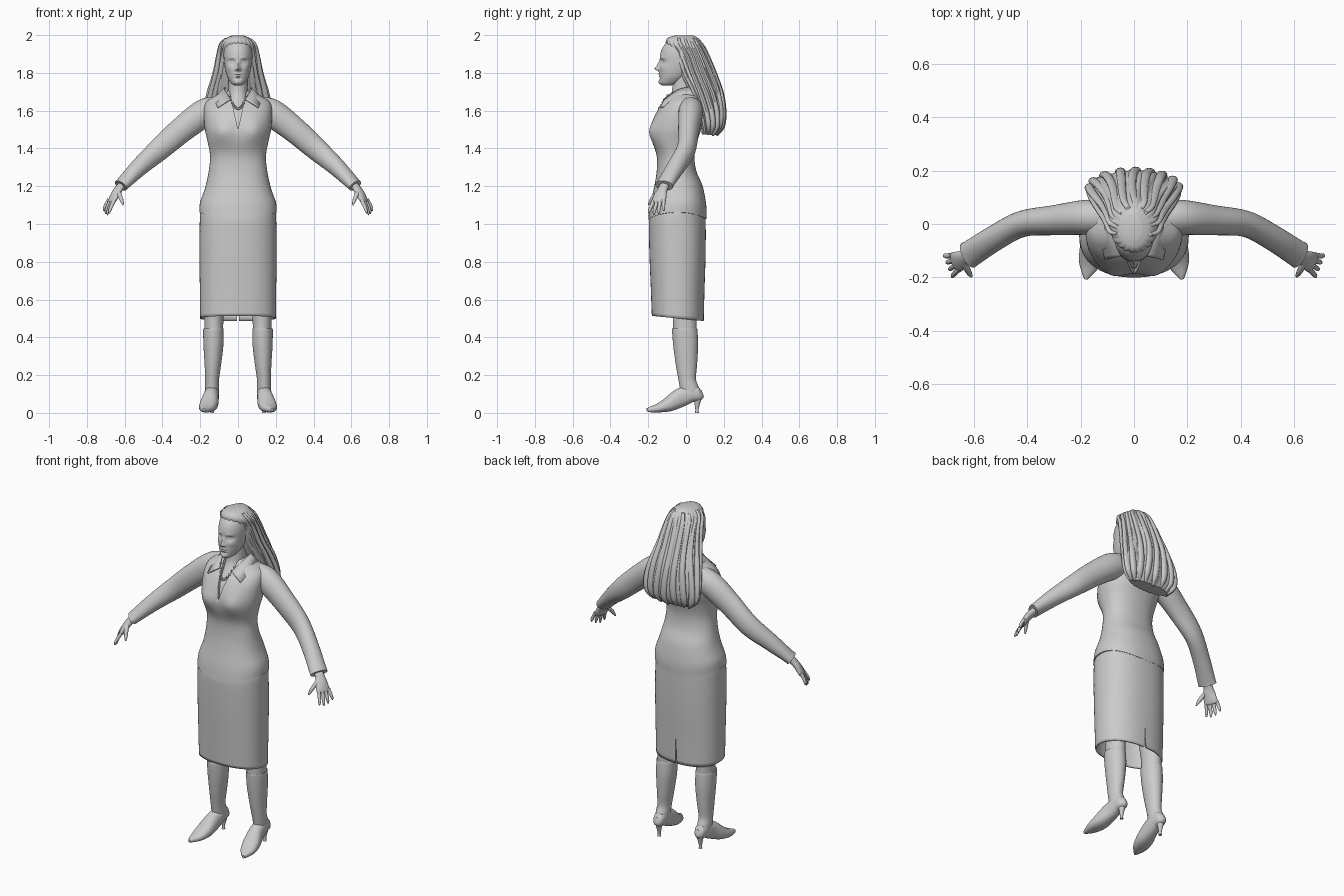
import bpy, bmesh, math
from mathutils import Vector

if "Cube" in bpy.data.objects:
    bpy.data.objects.remove(bpy.data.objects["Cube"])

grey = bpy.data.materials.new("plain grey")
grey.use_nodes = True
grey.diffuse_color = (0.6, 0.6, 0.6, 1)
grey.node_tree.nodes["Principled BSDF"].inputs["Base Color"].default_value = (0.6, 0.6, 0.6, 1)


def make(name, verts, faces):
    mesh = bpy.data.meshes.new(name)
    mesh.from_pydata(verts, [], faces)
    bm = bmesh.new()
    bm.from_mesh(mesh)
    bmesh.ops.recalc_face_normals(bm, faces=bm.faces)
    bm.to_mesh(mesh)
    bm.free()
    mesh.materials.append(grey)
    ob = bpy.data.objects.new(name, mesh)
    bpy.context.collection.objects.link(ob)
    return ob


def resample(rows, steps):
    """Smooth curve through rows of numbers."""
    out = []
    for i in range(len(rows) - 1):
        a, b, c, d = (rows[max(0, min(len(rows) - 1, i + k))] for k in (-1, 0, 1, 2))
        for s in range(steps):
            t = s / steps
            out.append([q + t / 2 * (r - p + t * (2*p - 5*q + 4*r - w + t * (3*(q - r) + w - p)))
                        for p, q, r, w in zip(a, b, c, d)])
    return out + [list(rows[-1])]


def loft(name, rows, upright=True, n=32, steps=5, power=2, caps=True, flute=None):
    """Skin over rows of (x, y, z, radius, radius); upright rings stay level."""
    rows = resample(rows, steps)
    verts, faces = [], []
    for i, (x, y, z, ra, rb) in enumerate(rows):
        u, v = Vector((1, 0, 0)), Vector((0, 1, 0))
        if not upright:
            t = Vector(rows[min(i + 1, len(rows) - 1)][:3]) - Vector(rows[max(i - 1, 0)][:3])
            u = t.cross(Vector((0, 0, 1))).normalized()
            v = u.cross(t).normalized()
        for j in range(n):
            a = math.tau * j / n
            c, s = math.cos(a), math.sin(a)
            k = flute(a, i / len(rows)) if flute else 1
            c, s = (math.copysign(abs(w) ** (2 / power), w) * k for w in (c, s))
            verts.append(Vector((x, y, z)) + u * ra * c + v * rb * s)
    for i in range(len(rows) - 1):
        for j in range(n):
            k = (j + 1) % n
            faces.append((i*n + j, i*n + k, (i+1)*n + k, (i+1)*n + j))
    if caps:
        faces += [tuple(range(n)), tuple(range(len(verts) - n, len(verts)))]
    return make(name, verts, faces)


def span(z, rx, front, back):
    return (0, (front + back) / 2, z, rx, (back - front) / 2)


def bump(ob, x, z, push, sx, sz):
    """Push the front surface along y around a point."""
    for v in ob.data.vertices:
        if v.co.y < -0.04:
            v.co.y += push * math.exp(-((v.co.x - x) / sx) ** 2 - ((v.co.z - z) / sz) ** 2)


def solidify(ob, depth):
    mod = ob.modifiers.new("thickness", "SOLIDIFY")
    mod.thickness = depth
    mod.offset = 0


def cut(ob, cutter):
    cutter.hide_render = True
    cutter.hide_viewport = True
    cutter.display_type = 'WIRE'
    mod = ob.modifiers.new("cut", "BOOLEAN")
    mod.operation, mod.object = "DIFFERENCE", cutter


def wedge(name, a, b, c, y0, y1):
    pts = [(x, y, z) for y in (y0, y1) for x, z in (a, b, c)]
    return make(name, pts, [(0, 1, 2), (3, 4, 5), (0, 1, 4, 3), (1, 2, 5, 4), (2, 0, 3, 5)])


# Jacket with a curved hem and an open neckline
jacket = loft("jacket", [
    span(1.025, .205, -.2, .108), span(1.1, .2, -.19, .107), span(1.2, .172, -.168, .088),
    span(1.28, .155, -.155, .055), span(1.36, .148, -.155, .045), span(1.44, .162, -.178, .06),
    span(1.5, .175, -.182, .08), span(1.56, .18, -.17, .092), span(1.61, .18, -.145, .095),
    span(1.65, .165, -.11, .09), span(1.685, .11, -.085, .075), span(1.705, .07, -.07, .06)],
    n=64, power=2.25)
for v in jacket.data.vertices:
    v.co.z += .035 * (v.co.x / .2) ** 2 * max(0, 1 - (v.co.z - 1.025) / .15)
for s in (-1, 1):
    bump(jacket, s * .085, 1.49, -.022, .055, .06)
cut(jacket, wedge("neckline_cutter", (-.05, 1.73), (.05, 1.73), (0, 1.5), -.4, -.03))

# Chest, neck and necklace
loft("neck", [span(1.46, .1, -.165, .03), span(1.53, .1, -.165, .04), span(1.6, .085, -.137, .05),
              span(1.65, .06, -.1, .05), span(1.7, .052, -.075, .05), span(1.8, .052, -.07, .055)])
for i in range(-6, 7):
    t = i / 6
    bpy.ops.mesh.primitive_uv_sphere_add(segments=10, ring_count=6, radius=.0065, location=(
        .045 * t, -.143 + .045 * t * t, 1.61 + .07 * t * t))
    bpy.context.object.name = "necklace_bead"
    bpy.context.object.data.materials.append(grey)

# Shirt collar
top = [(0, .062, 1.725), (.055, .045, 1.725), (.072, -.02, 1.717), (.06, -.07, 1.695), (.04, -.118, 1.66)]
low = [(0, .09, 1.68), (.085, .07, 1.68), (.115, .0, 1.675), (.122, -.06, 1.655), (.108, -.132, 1.615)]
for s, side in ((-1, "right"), (1, "left")):
    rows = resample(top, 4), resample(low, 4)
    m = len(rows[0])
    collar = make(side + "_collar", [(s * x, y, z) for r in rows for x, y, z in r],
                  [(i, i + 1, m + i + 1, m + i) for i in range(m - 1)])
    solidify(collar, .007)

# Skirt with a back slit
skirt = loft("skirt", [span(1.07, .193, -.178, .096), span(1.03, .198, -.192, .1), span(.85, .2, -.19, .1),
                       span(.65, .198, -.182, .094), span(.5, .196, -.177, .09)],
             n=64, power=2.3, caps=False)
for v in skirt.data.vertices:
    if v.co.z < .6:
        v.co.z -= .1 * (v.co.y + .04) * (.6 - v.co.z) / .1
solidify(skirt, .008)
cut(skirt, wedge("slit_cutter", (-.008, .4), (.008, .4), (0, .64), .03, .2))

for s, side in ((-1, "right"), (1, "left")):
    def limb(name, rows, **kw):
        return loft(side + "_" + name, [(s * r[0],) + tuple(r[1:]) for r in rows], **kw)

    # Sleeve, cuff and hand
    limb("sleeve", [(.1, .025, 1.615, .06, .06), (.18, .025, 1.587, .065, .074), (.3, .014, 1.497, .056, .068),
                    (.42, .0, 1.392, .049, .06), (.52, -.052, 1.303, .048, .048),
                    (.605, -.107, 1.218, .05, .035), (.62, -.116, 1.203, .052, .034)], upright=False)
    limb("palm", [(.6, -.105, 1.222, .028, .02), (.628, -.12, 1.19, .027, .02), (.65, -.135, 1.155, .036, .019),
                  (.668, -.144, 1.122, .04, .015), (.674, -.147, 1.112, .034, .01)], upright=False, n=20)
    for i, reach in enumerate((.8, 1, 1.08, .95)):
        k = (i - 1.5) * .02
        bx, by = .668 - .5 * k, -.143 - .85 * k
        limb("finger", [(bx, by, 1.13, .01, .01),
                        (bx + .016, by - .008 - .2 * k, 1.13 - .035 * reach, .0095, .0095),
                        (bx + .025, by - .013 - .4 * k, 1.13 - .06 * reach, .008, .008),
                        (bx + .028, by - .015 - .5 * k, 1.13 - .077 * reach, .003, .003)],
             upright=False, n=12, steps=4)
    limb("thumb", [(.638, -.135, 1.178, .014, .014), (.625, -.168, 1.148, .012, .012),
                   (.614, -.188, 1.12, .009, .009), (.608, -.198, 1.1, .003, .003)],
         upright=False, n=12, steps=4)

    # Leg and boot
    limb("leg", [(.125, -.01, .75, .068, .075), (.125, -.01, .58, .055, .067), (.127, -.006, .5, .05, .063),
                 (.128, -.006, .42, .049, .062)])
    limb("boot_shaft", [(.13, -.007, .445, .05, .063), (.13, -.007, .44, .054, .067), (.13, -.002, .36, .053, .066),
                        (.133, .002, .26, .044, .057), (.137, .006, .18, .037, .047),
                        (.138, .016, .14, .037, .05), (.138, .025, .1, .036, .052), (.138, .03, .08, .028, .04)])
    limb("boot_foot", [(.137, .088, .105, .01, .018), (.137, .07, .1, .03, .036), (.138, .025, .1, .037, .045),
                       (.143, -.03, .08, .041, .05), (.154, -.09, .046, .048, .039), (.166, -.145, .026, .041, .024),
                       (.176, -.187, .018, .02, .015), (.18, -.207, .016, .006, .009)],
         upright=False, power=2.3)
    limb("boot_heel", [(.137, .06, .095, .027, .026), (.137, .06, .055, .016, .016),
                       (.137, .058, .02, .009, .009), (.137, .058, 0, .01, .01)], n=16)

# Head and face
head = loft("head", [span(1.732, .016, -.122, -.085), span(1.745, .036, -.138, -.04), span(1.78, .057, -.141, .01),
                     span(1.82, .068, -.141, .045), span(1.86, .074, -.138, .07), span(1.9, .076, -.136, .08),
                     span(1.94, .071, -.12, .08), span(1.973, .052, -.088, .065), span(1.991, .02, -.045, .02)],
            n=112, steps=10, power=2.15)
for x, z, push, sx, sz in (
        (0, 1.822, -.022, .012, .011), (0, 1.842, -.013, .01, .02), (0, 1.787, -.006, .021, .012),
        (0, 1.787, .006, .024, .0035), (0, 1.773, .005, .022, .006), (0, 1.75, -.006, .02, .012)):
    bump(head, x, z, push, sx, sz)
for s in (-1, 1):
    bump(head, s * .033, 1.858, .014, .017, .012)
    bump(head, s * .033, 1.857, -.008, .011, .006)
    bump(head, s * .033, 1.88, -.003, .02, .007)
    bump(head, s * .045, 1.825, -.004, .018, .016)
    bump(head, s * .012, 1.817, -.007, .006, .006)

# Long hair falling behind the shoulders
hair_rows = [span(1.998, .03, -.06, .04), span(1.985, .06, -.095, .062), span(1.955, .088, -.105, .088),
             span(1.9, .101, -.072, .115), span(1.8, .12, -.035, .155), span(1.7, .148, .015, .188),
             span(1.6, .165, .06, .2), span(1.52, .16, .08, .192), span(1.475, .13, .085, .165)]
loft("hair", hair_rows, n=128, flute=lambda a, t: 1 + .035 * min(1, 3 * t) * math.sin(22 * a + 4 * t))
for i in range(11):
    a = math.radians(-16 + 21.2 * i)
    lock = []
    for k, (x, y, z, rx, ry) in enumerate(hair_rows[1:]):
        w = (.012, .015, .018, .02, .022, .024, .022, .008)[k]
        sway = a + .06 * math.sin(k + i)
        lock.append((rx * math.cos(sway), y + ry * math.sin(sway), z - .004 * (i % 3), w * .8, w * .6))
    loft("hair_lock", lock, n=12)

# Smooth shading with sharp creases
bpy.ops.object.select_all(action='DESELECT')
for ob in bpy.context.collection.objects:
    if ob.type == 'MESH' and not ob.hide_render:
        ob.select_set(True)
        bpy.context.view_layer.objects.active = ob
bpy.ops.object.shade_smooth_by_angle(angle=math.radians(40))
